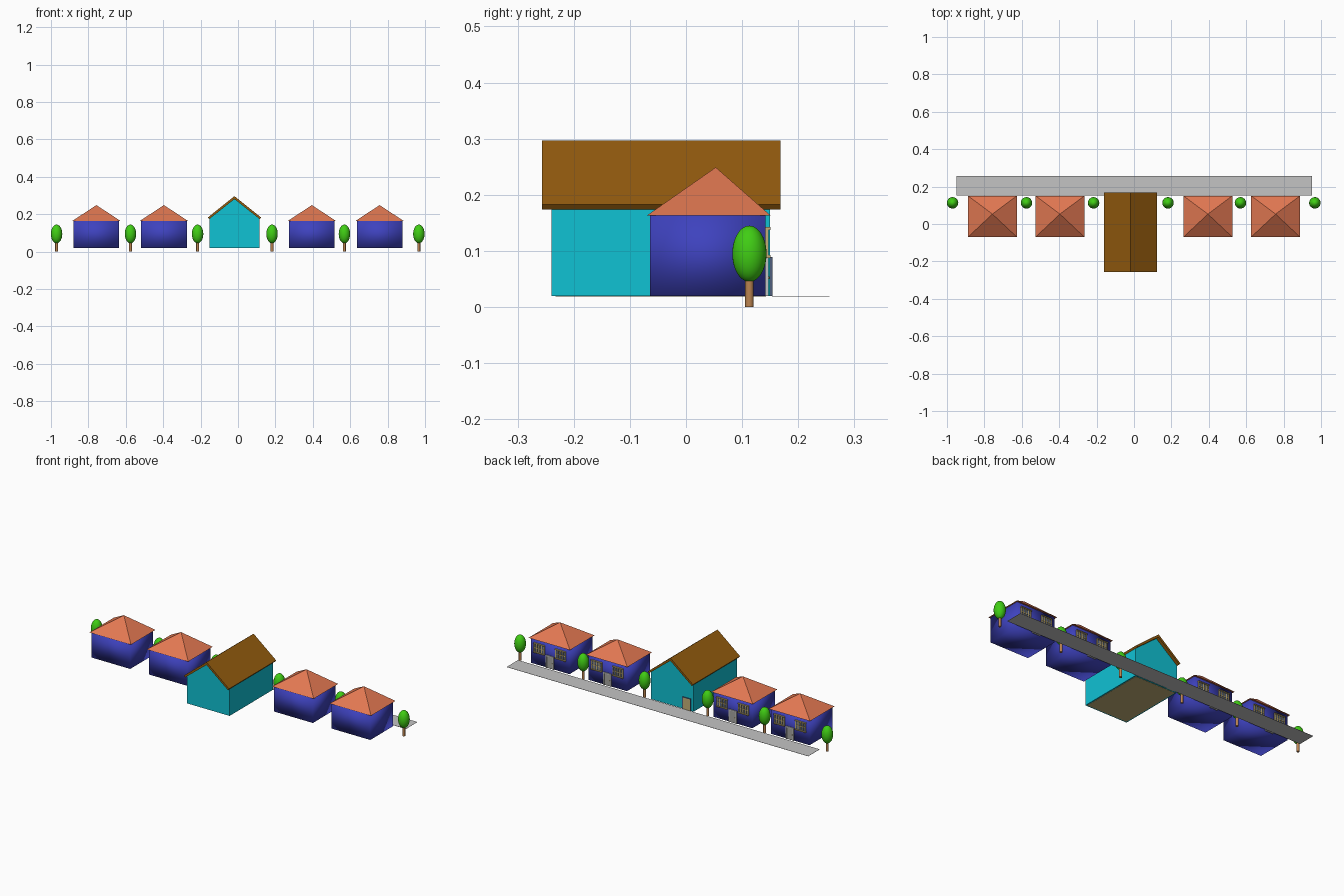
import bpy, bmesh
from mathutils import Matrix, Vector

old = bpy.data.objects.get("Cube")
if old:
    bpy.data.objects.remove(old, do_unlink=True)


def material(name, rgb):
    """Material from display colour values 0-255, stored as linear."""
    lin = [((c / 255 + 0.055) / 1.055) ** 2.4 if c > 10 else c / 3300 for c in rgb]
    m = bpy.data.materials.new(name)
    m.use_nodes = True
    m.diffuse_color = (*lin, 1)
    m.node_tree.nodes["Principled BSDF"].inputs["Base Color"].default_value = (*lin, 1)
    return m


BLUE = material("blue wall", (62, 66, 190))
TERRACOTTA = material("terracotta roof", (226, 120, 82))
BROWN = material("brown roof", (148, 92, 14))
CYAN = material("cyan wall", (16, 194, 212))
GREEN = material("leaf green", (64, 205, 20))
BARK = material("bark", (188, 132, 80))
GREY = material("road grey", (196, 196, 196))
BEIGE = material("beige", (196, 176, 120))
DOOR = material("door grey", (165, 165, 160))
GLASS = material("window glass", (80, 95, 125))


def finish(name, bm, mat, smooth=False):
    bmesh.ops.recalc_face_normals(bm, faces=bm.faces)
    mesh = bpy.data.meshes.new(name)
    bm.to_mesh(mesh)
    bm.free()
    mesh.materials.append(mat)
    for p in mesh.polygons:
        p.use_smooth = smooth
    ob = bpy.data.objects.new(name, mesh)
    bpy.context.collection.objects.link(ob)
    return ob


def add_box(bm, x, y, z):
    """Add a box given as (low, high) ranges."""
    size = [r[1] - r[0] for r in (x, y, z)]
    mid = Vector([(r[0] + r[1]) / 2 for r in (x, y, z)])
    bmesh.ops.create_cube(bm, size=1, matrix=Matrix.Translation(mid) @ Matrix.Diagonal((*size, 1)))


def boxes(name, mat, *ranges, smooth=False):
    bm = bmesh.new()
    for r in ranges:
        add_box(bm, *r)
    return finish(name, bm, mat, smooth)


def prism(name, mat, profile, y0, y1):
    """Extrude an x-z profile along y."""
    bm = bmesh.new()
    face = bm.faces.new([bm.verts.new((x, y0, z)) for x, z in profile])
    ext = bmesh.ops.extrude_face_region(bm, geom=[face])
    moved = [v for v in ext["geom"] if isinstance(v, bmesh.types.BMVert)]
    bmesh.ops.translate(bm, verts=moved, vec=(0, y1 - y0, 0))
    return finish(name, bm, mat)


def around(c, half):
    return (c - half, c + half)


BASE = 0.02
BACK = 0.142


def window(cx):
    z0, z1, half = 0.09, 0.14, 0.031
    boxes("window_glass", GLASS, (around(cx, half), (BACK - 0.002, BACK + 0.002), (z0, z1)))
    depth = (BACK - 0.001, BACK + 0.005)
    bars = [(around(cx + k * half / 2, 0.0025), depth, (z0, z1)) for k in (-2, -1, 0, 1, 2)]
    bars.append((around(cx, half), depth, around((z0 + z1) / 2, 0.002)))
    # lintel and sill
    bars += [(around(cx, half + 0.003), (BACK - 0.001, BACK + 0.009), around(z, 0.0025))
             for z in (z0, z1)]
    boxes("window_frame", BEIGE, *bars)


def house(cx):
    boxes("house_walls", BLUE, (around(cx, 0.122), (-0.064, BACK), (BASE, 0.165)), smooth=True)
    # pyramid roof with a flat underside
    bm = bmesh.new()
    rim = [bm.verts.new((cx + sx * 0.131, y, 0.163))
           for sx, y in ((-1, -0.07), (1, -0.07), (1, 0.151), (-1, 0.151))]
    bm.faces.new(rim)
    apex = bm.verts.new((cx, 0.053, 0.249))
    for i in range(4):
        bm.faces.new((rim[i], rim[(i + 1) % 4], apex))
    finish("house_roof", bm, TERRACOTTA)
    for side in (-1, 1):
        window(cx + side * 0.067)
    # door with raised frame and knob
    boxes("house_door", DOOR, (around(cx, 0.022), (BACK - 0.001, BACK + 0.003), (BASE, 0.088)))
    boxes("door_frame", GREY,
          *[(around(cx + s * 0.022, 0.003), (BACK - 0.001, BACK + 0.005), (BASE, 0.09)) for s in (-1, 1)],
          (around(cx, 0.025), (BACK - 0.001, BACK + 0.005), (0.086, 0.092)))
    boxes("door_knob", BEIGE, (around(cx - 0.014, 0.002), (BACK, BACK + 0.007), around(0.052, 0.002)))


def tree(cx, cy=0.113):
    bm = bmesh.new()
    bmesh.ops.create_cone(bm, cap_ends=True, segments=16, radius1=0.0075, radius2=0.0075,
                          depth=0.055, matrix=Matrix.Translation((cx, cy, 0.0275)))
    trunk = finish("tree_trunk", bm, BARK)
    for p in trunk.data.polygons:
        p.use_smooth = abs(p.normal.z) < 0.5
    trunk.data.set_sharp_from_angle(angle=0.7)
    bm = bmesh.new()
    bmesh.ops.create_uvsphere(bm, u_segments=32, v_segments=20, radius=1,
                              matrix=Matrix.Translation((cx, cy, 0.095)) @ Matrix.Diagonal((0.0305, 0.0305, 0.05, 1)))
    finish("tree_crown", bm, GREEN, smooth=True)


for x in (-0.757, -0.396, 0.395, 0.757):
    house(x)
for x in (-0.97, -0.575, -0.216, 0.182, 0.569, 0.967):
    tree(x)

# hall with gabled walls and a folded slab roof
HALL = -0.019
prism("hall_walls", CYAN, [(HALL - 0.134, BASE), (HALL + 0.134, BASE), (HALL + 0.134, 0.175),
                           (HALL, 0.281), (HALL - 0.134, 0.175)], -0.24, 0.15)
prism("hall_roof", BROWN, [(HALL, 0.297), (HALL + 0.142, 0.183), (HALL + 0.135, 0.174),
                           (HALL, 0.281), (HALL - 0.135, 0.174), (HALL - 0.142, 0.183)], -0.257, 0.168)
boxes("hall_floor", BEIGE, (around(HALL, 0.127), (-0.233, 0.143), (BASE - 0.001, BASE + 0.001)))
boxes("hall_door", BEIGE, (around(-0.11, 0.022), (0.149, 0.153), (BASE, 0.085)))
boxes("hall_door_frame", GLASS,
      *[(around(-0.11 + s * 0.024, 0.002), (0.149, 0.154), (BASE, 0.087)) for s in (-1, 1)],
      (around(-0.11, 0.026), (0.149, 0.154), (0.085, 0.089)))

# thin road along the back
boxes("road", GREY, ((-0.95, 0.952), (0.153, 0.256), (BASE - 0.001, BASE)))
